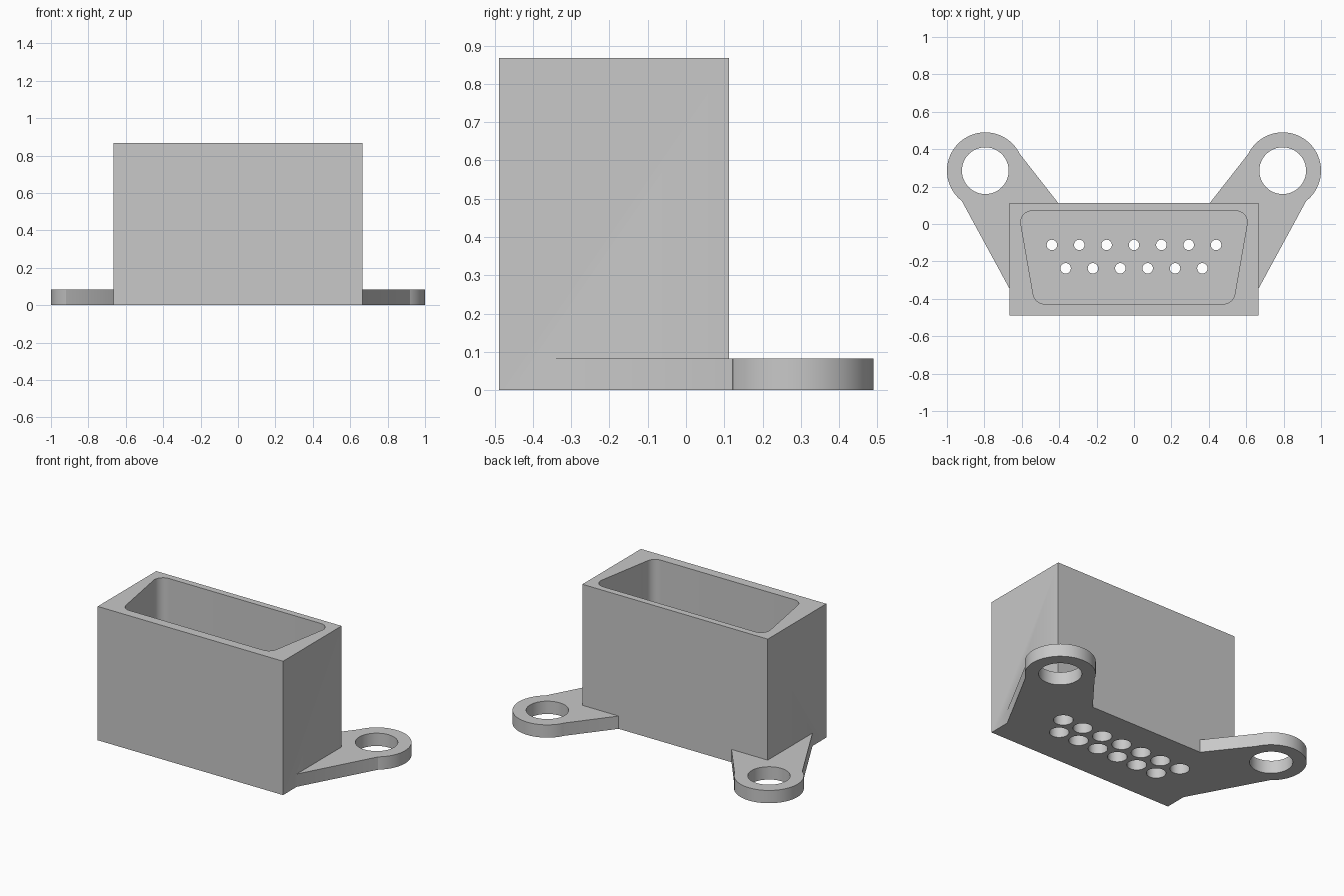
import bpy, bmesh
from math import cos, sin, tan, tau
from mathutils import Vector

if "Cube" in bpy.data.objects:
    bpy.data.objects.remove(bpy.data.objects["Cube"])

grey = bpy.data.materials.new("plain grey")
grey.use_nodes = True
grey.diffuse_color = (0.58, 0.58, 0.58, 1)
grey.node_tree.nodes["Principled BSDF"].inputs["Base Color"].default_value = grey.diffuse_color


def circle(x, y, r, n):
    return [(x + r * cos(tau * i / n), y + r * sin(tau * i / n)) for i in range(n)]


def rounded(points, radius, steps=8):
    """Round each corner of a convex outline with an arc."""
    out = []
    for i, p in enumerate(points):
        p = Vector(p)
        a = (Vector(points[i - 1]) - p).normalized()
        b = (Vector(points[(i + 1) % len(points)]) - p).normalized()
        half = a.angle(b) / 2
        centre = p + (a + b).normalized() * radius / sin(half)
        start = p + a * radius / tan(half) - centre
        end = p + b * radius / tan(half) - centre
        out += [centre + start.lerp(end, k / steps).normalized() * radius
                for k in range(steps + 1)]
    return out


def prism(name, outlines, z0, z1):
    """Extrude one or more separate outlines upwards as one object."""
    bm = bmesh.new()
    for outline in outlines:
        face = bm.faces.new([bm.verts.new((p[0], p[1], z0)) for p in outline])
        new = bmesh.ops.extrude_face_region(bm, geom=[face])["geom"]
        bmesh.ops.translate(bm, vec=(0, 0, z1 - z0),
                            verts=[g for g in new if isinstance(g, bmesh.types.BMVert)])
    bmesh.ops.recalc_face_normals(bm, faces=bm.faces)
    mesh = bpy.data.meshes.new(name)
    bm.to_mesh(mesh)
    bm.free()
    mesh.materials.append(grey)
    obj = bpy.data.objects.new(name, mesh)
    bpy.context.collection.objects.link(obj)
    return obj


def combine(target, tool, operation):
    mod = target.modifiers.new(operation, "BOOLEAN")
    mod.operation, mod.object, mod.solver = operation, tool, "EXACT"
    bpy.context.view_layer.objects.active = target
    bpy.ops.object.modifier_apply(modifier=mod.name)
    bpy.data.objects.remove(tool)


FLANGE, FLOOR, BORE, TOP = 0.083, 0.30, 0.22, 0.868
EAR_X, EAR_Y = 0.795, 0.285

# Solid housing block
housing = prism("connector_housing", [[(-0.665, -0.488), (0.665, -0.488),
                                       (0.665, 0.112), (-0.665, 0.112)]], 0, TOP)

# Mounting ears: a slanted arm and a round end on each side
for s in (-1, 1):
    arm = [(0.3, -0.02), (0.5, -0.347), (0.665, -0.347), (0.92, 0.122),
           (EAR_X, EAR_Y), (0.615, 0.38), (0.405, 0.112)]
    combine(housing, prism("ear_arm", [[(s * x, y) for x, y in arm]], 0, FLANGE), "UNION")
    combine(housing, prism("ear_end", [circle(s * EAR_X, EAR_Y, 0.205, 64)], 0, FLANGE), "UNION")

# Screw holes through the ears
combine(housing, prism("screw_holes", [circle(s * EAR_X, EAR_Y, 0.125, 48) for s in (-1, 1)],
                       -0.1, 0.2), "DIFFERENCE")

# Rounded trapezoid socket open at the top
socket = rounded([(-0.53, -0.427), (0.53, -0.427), (0.617, 0.07), (-0.617, 0.07)], 0.06)
combine(housing, prism("socket_cavity", [socket], FLOOR, TOP + 0.1), "DIFFERENCE")

# Two staggered rows of pin holes, each with a wider bore from below
pins = [((i - (n - 1) / 2) * 0.1463, y) for n, y in ((7, -0.112), (6, -0.237)) for i in range(n)]
combine(housing, prism("pin_bores", [circle(x, y, 0.057, 32) for x, y in pins],
                       -0.1, BORE), "DIFFERENCE")
combine(housing, prism("pin_holes", [circle(x, y, 0.028, 24) for x, y in pins],
                       BORE - 0.05, FLOOR + 0.1), "DIFFERENCE")

# Smooth round walls, keep hard edges
bpy.ops.object.select_all(action="DESELECT")
housing.select_set(True)
bpy.context.view_layer.objects.active = housing
bpy.ops.object.shade_smooth_by_angle(angle=0.5)
